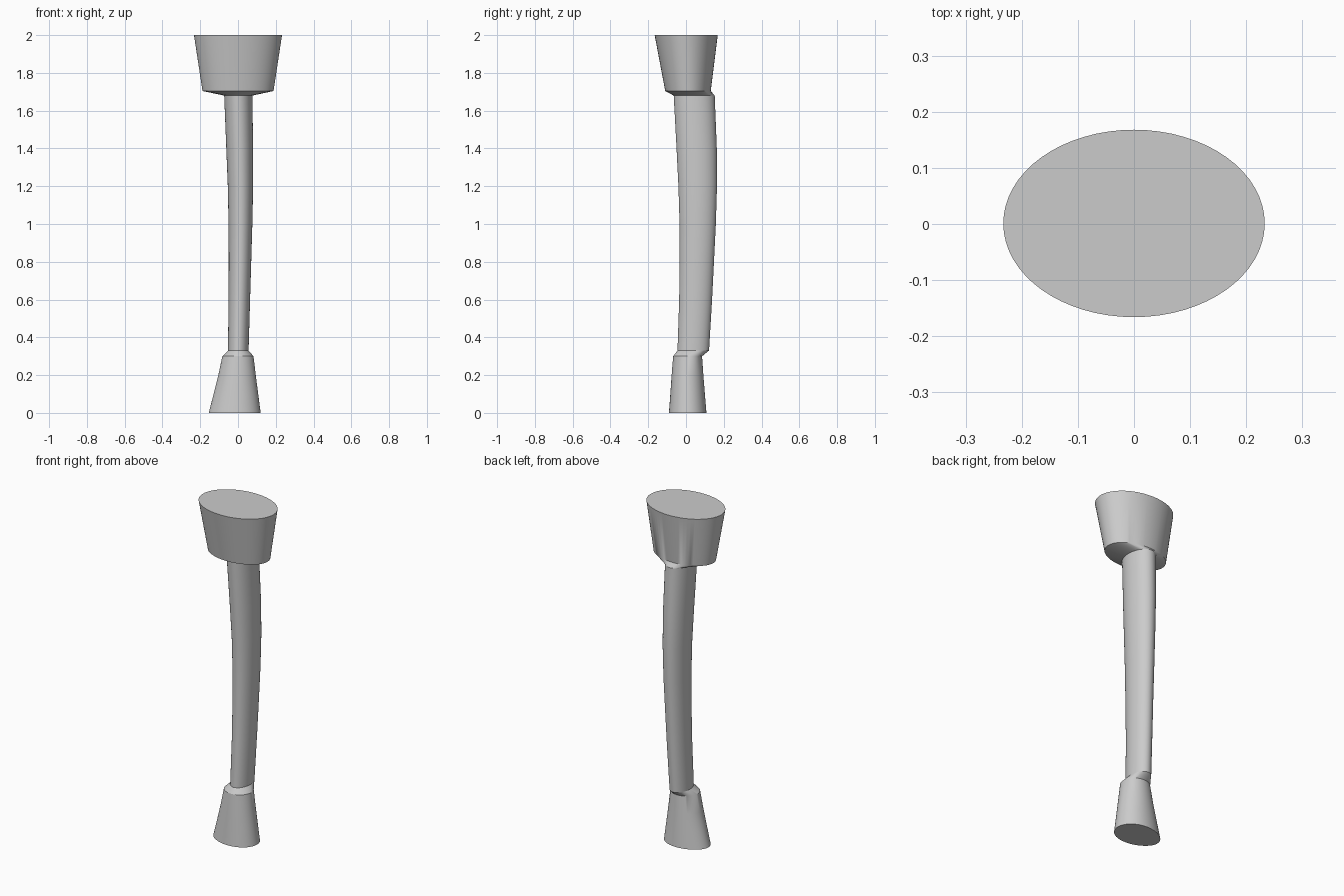
import bpy
import bmesh
from math import cos, sin, tau, radians

SIDES = 64

cube = bpy.data.objects.get("Cube")
if cube:
    bpy.data.objects.remove(cube)

grey = bpy.data.materials.new("plain grey")
grey.use_nodes = True
colour = (0.6, 0.6, 0.6, 1)
grey.diffuse_color = colour
grey.node_tree.nodes["Principled BSDF"].inputs["Base Color"].default_value = colour


def ring(bm, z, x0, x1, y0, y1, egg=0):
    """Oval between the given limits; egg narrows its -x end."""
    cx, cy, rx, ry = (x0 + x1) / 2, (y0 + y1) / 2, (x1 - x0) / 2, (y1 - y0) / 2
    verts = []
    for i in range(SIDES):
        a = tau * i / SIDES
        y = cy + ry * sin(a) * (1 + egg * cos(a))
        verts.append(bm.verts.new((cx + rx * cos(a), y, z)))
    return verts


def loft(name, sections, cap_bottom=False, cap_top=False):
    bm = bmesh.new()
    rings = [ring(bm, *s) for s in sections]
    for low, high in zip(rings, rings[1:]):
        for i in range(SIDES):
            j = (i + 1) % SIDES
            bm.faces.new((low[i], low[j], high[j], high[i]))
    if cap_bottom:
        bm.faces.new(rings[0][::-1])
    if cap_top:
        bm.faces.new(rings[-1])
    mesh = bpy.data.meshes.new(name)
    bm.to_mesh(mesh)
    bm.free()
    mesh.materials.append(grey)
    obj = bpy.data.objects.new(name, mesh)
    bpy.context.collection.objects.link(obj)
    bpy.ops.object.select_all(action="DESELECT")
    obj.select_set(True)
    bpy.context.view_layer.objects.active = obj
    bpy.ops.object.shade_smooth_by_angle(angle=radians(30))


# Sections shared by neighbouring parts: z, x limits, y limits
shaft_bottom = (0.33, -0.053, 0.056, -0.045, 0.122)
shaft_top = (1.68, -0.073, 0.076, -0.065, 0.152)

# Flared foot with its sloping collar
loft("foot", [
    (0, -0.155, 0.12, -0.09, 0.108, 0.08),
    (0.1, -0.129, 0.107, -0.083, 0.1, 0.05),
    (0.2, -0.104, 0.094, -0.076, 0.092, 0.02),
    (0.3, -0.083, 0.082, -0.068, 0.085),
    shaft_bottom,
], cap_bottom=True)

# Bowed shaft
loft("shaft", [
    shaft_bottom,
    (0.6, -0.05, 0.064, -0.036, 0.138),
    (0.8, -0.049, 0.07, -0.034, 0.148),
    (1.0, -0.05, 0.076, -0.034, 0.158),
    (1.2, -0.054, 0.08, -0.04, 0.164),
    (1.4, -0.062, 0.08, -0.05, 0.163),
    shaft_top,
])

# Wide tapered head
loft("head", [
    shaft_top,
    (1.704, -0.188, 0.188, -0.11, 0.131),
    (2, -0.233, 0.233, -0.166, 0.168),
], cap_top=True)
